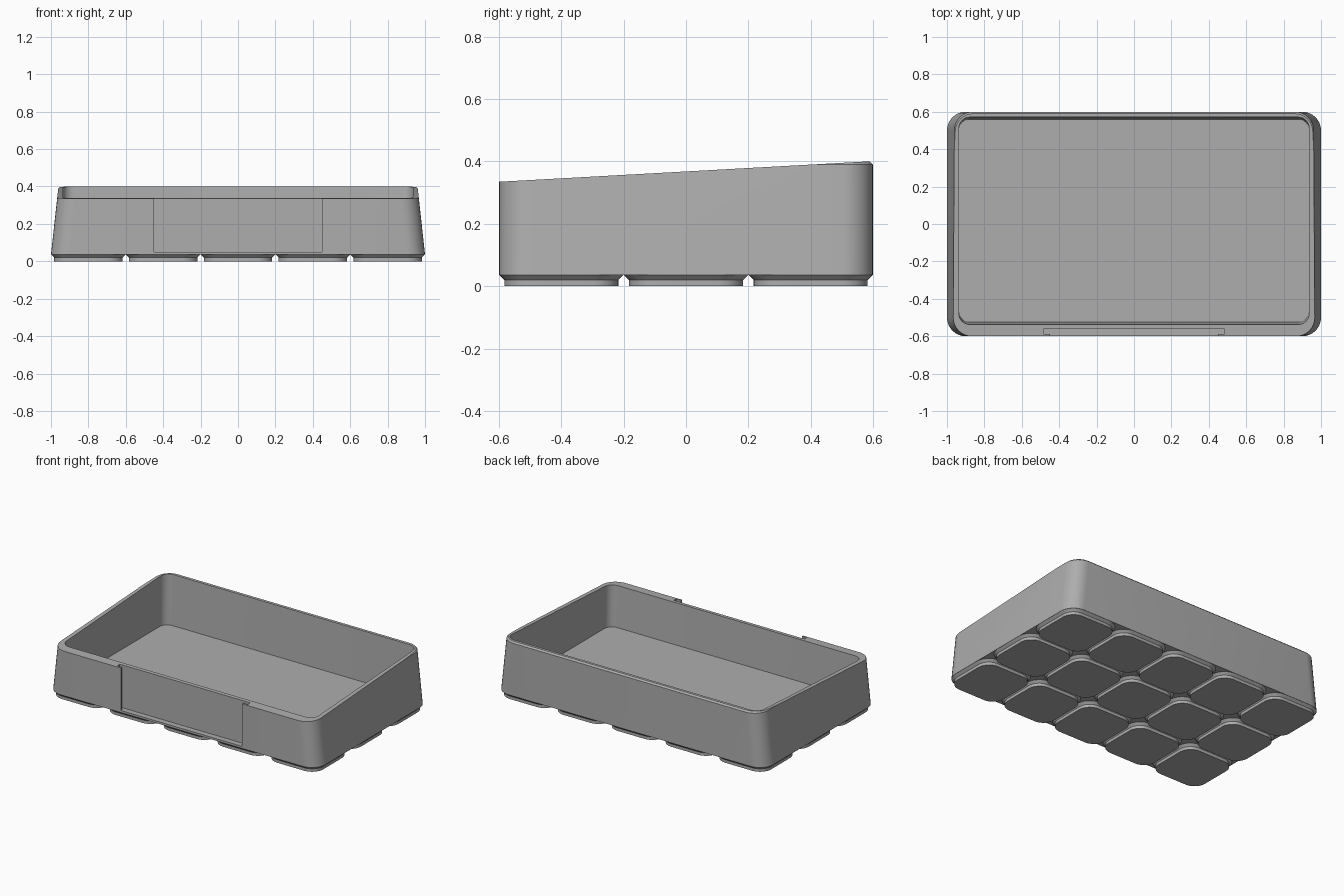
import bpy, bmesh, math

if "Cube" in bpy.data.objects:
    bpy.data.objects.remove(bpy.data.objects["Cube"])

grey = bpy.data.materials.new("grey plastic")
grey.diffuse_color = (0.42, 0.42, 0.42, 1)
grey.use_nodes = True
grey.node_tree.nodes["Principled BSDF"].inputs["Base Color"].default_value = grey.diffuse_color


def rounded_rect(x0, x1, y0, y1, r, n=8):
    """Counter-clockwise outline with rounded corners."""
    pts = []
    for cx, cy, start in ((x1 - r, y1 - r, 0), (x0 + r, y1 - r, 90),
                          (x0 + r, y0 + r, 180), (x1 - r, y0 + r, 270)):
        for i in range(n + 1):
            a = math.radians(start + 90 * i / n)
            pts.append((cx + r * math.cos(a), cy + r * math.sin(a)))
    return pts


def loft(name, rings):
    """Closed solid through rings given as (outline, z)."""
    bm = bmesh.new()
    loops = [[bm.verts.new((x, y, z)) for x, y in outline] for outline, z in rings]
    for a, b in zip(loops, loops[1:]):
        for i in range(len(a)):
            j = (i + 1) % len(a)
            bm.faces.new((a[i], a[j], b[j], b[i]))
    bm.faces.new(loops[0][::-1])
    bm.faces.new(loops[-1])
    mesh = bpy.data.meshes.new(name)
    bm.to_mesh(mesh)
    bm.free()
    mesh.materials.append(grey)
    obj = bpy.data.objects.new(name, mesh)
    bpy.context.collection.objects.link(obj)
    return obj


def box(name, x0, x1, y0, y1, z0, z1):
    outline = [(x0, y0), (x1, y0), (x1, y1), (x0, y1)]
    return loft(name, [(outline, z0), (outline, z1)])


def activate(obj):
    bpy.ops.object.select_all(action='DESELECT')
    obj.select_set(True)
    bpy.context.view_layer.objects.active = obj


def cut(target, cutter):
    mod = target.modifiers.new("cut", 'BOOLEAN')
    mod.operation, mod.solver, mod.object = 'DIFFERENCE', 'EXACT', cutter
    activate(target)
    bpy.ops.object.modifier_apply(modifier=mod.name)
    bpy.data.objects.remove(cutter)


def smooth(obj):
    activate(obj)
    bpy.ops.object.shade_smooth_by_angle(angle=math.radians(25))


# Tray body: sides lean inward, chamfered rim
body = loft("tray_body", [
    (rounded_rect(-1, 1, -0.6, 0.6, 0.1), 0.036),
    (rounded_rect(-0.961, 0.961, -0.6, 0.6, 0.1), 0.39),
    (rounded_rect(-0.951, 0.951, -0.59, 0.59, 0.09), 0.40)])

# Interior, with slightly leaning front and back walls
cut(body, loft("cavity", [
    (rounded_rect(-0.935, 0.935, -0.525, 0.56, 0.055), 0.062),
    (rounded_rect(-0.937, 0.937, -0.542, 0.573, 0.06), 0.45)]))

# Label holder: wide slot behind a narrower front window
cut(body, box("label_slot", -0.485, 0.485, -0.588, -0.562, 0.05, 0.5))
cut(body, box("label_window", -0.45, 0.45, -0.7, -0.575, 0.05, 0.5))

# Rim slopes down towards the front
slope = box("slope_cutter", -1.2, 1.2, -0.8, 0.8, 0, 0.3)
for v in slope.data.vertices:
    if v.co.z < 0.1:
        v.co.z = 0.335 + (v.co.y + 0.6) * 0.0551
    else:
        v.co.z = 0.7
cut(body, slope)
smooth(body)

# Grid of stacking feet
for col in range(5):
    for row in range(3):
        x, y = -0.8 + 0.4 * col, -0.4 + 0.4 * row
        foot = loft("foot", [
            (rounded_rect(x - h, x + h, y - h, y + h, r), z)
            for h, r, z in ((0.183, 0.083, 0), (0.183, 0.083, 0.02),
                            (0.199, 0.099, 0.036))])
        smooth(foot)
